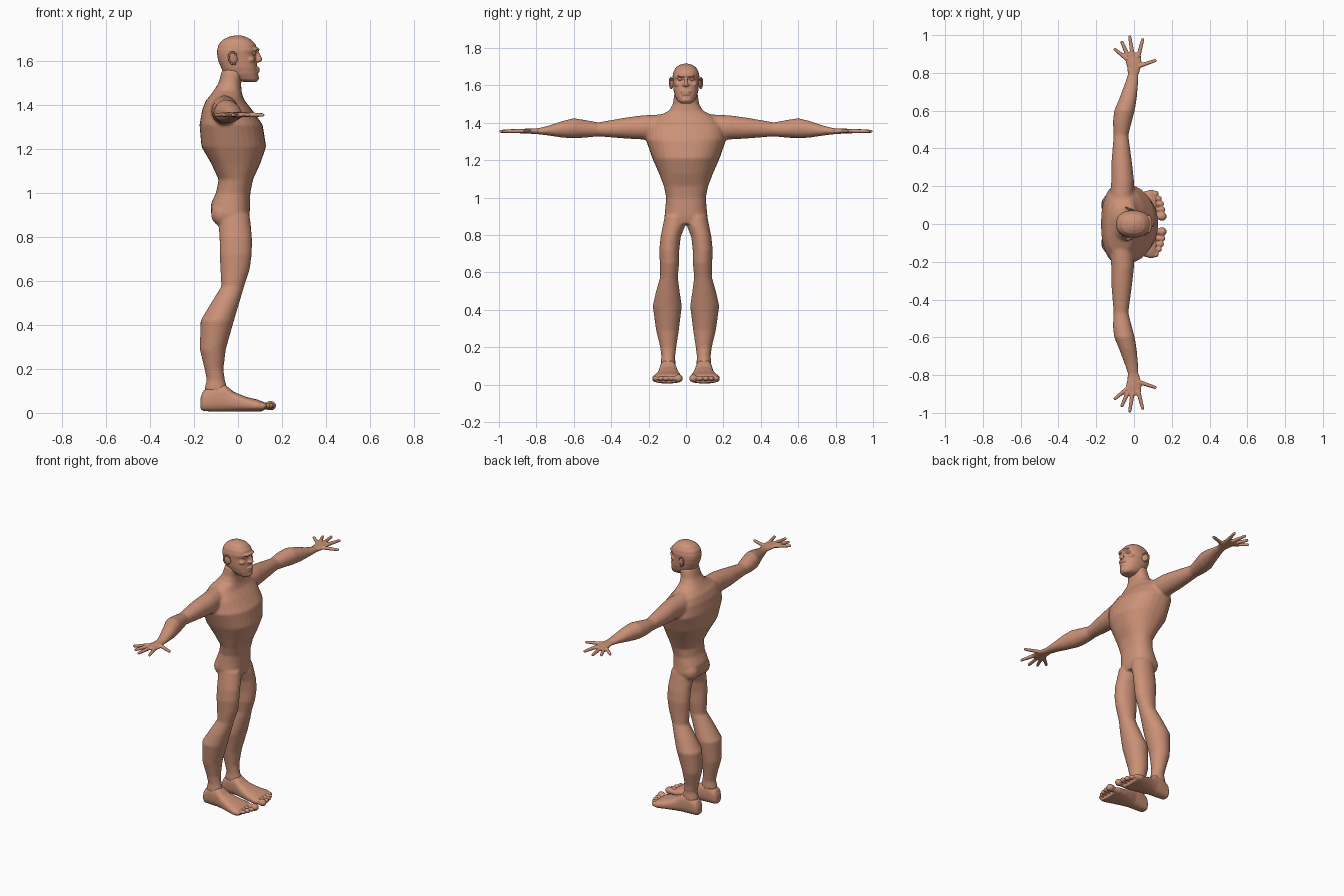
import bpy, bmesh, math
from mathutils import Vector, Matrix

skin = bpy.data.materials.new("skin")
skin.diffuse_color = (0.60, 0.285, 0.185, 1)

def loft(bm, axis, rows, s=1, n=24, p=2.0):
    """Closed tube along an axis. Row: position, u0, u1, v0, v1, optional u of widest point."""
    rings = []
    for r in rows:
        t, u0, u1, v0, v1 = r[:5]
        uc = r[5] if len(r) > 5 else (u0 + u1) / 2
        ring = []
        for i in range(n):
            a = 2 * math.pi * i / n
            c, d = math.cos(a), math.sin(a)
            c = math.copysign(abs(c) ** (2 / p), c)
            d = math.copysign(abs(d) ** (2 / p), d)
            u = uc + c * ((u1 - uc) if c > 0 else (uc - u0))
            v = (v0 + v1) / 2 + d * (v1 - v0) / 2
            x, y, z = {"x": (t, u, v), "y": (u, t, v), "z": (u, v, t)}[axis]
            ring.append(bm.verts.new((x, y * s, z)))
        rings.append(ring)
    for a, b in zip(rings, rings[1:]):
        for i in range(n):
            bm.faces.new((a[i], a[(i + 1) % n], b[(i + 1) % n], b[i]))
    bm.faces.new(rings[0])
    bm.faces.new(rings[-1])

def ball(bm, c, r, s=1, rot=None):
    m = Matrix.Translation((c[0], c[1] * s, c[2])) @ (rot or Matrix()) @ Matrix.Diagonal((*r, 1))
    bmesh.ops.create_uvsphere(bm, u_segments=20, v_segments=12, radius=1, matrix=m)

def rod(bm, a, b, r0, r1, s=1):
    a, b = Vector((a[0], a[1] * s, a[2])), Vector((b[0], b[1] * s, b[2]))
    d = b - a
    m = Matrix.Translation((a + b) / 2) @ d.to_track_quat("Z", "Y").to_matrix().to_4x4()
    bmesh.ops.create_cone(bm, cap_ends=True, segments=14, radius1=r0, radius2=r1, depth=d.length, matrix=m)
    ball(bm, (b.x, b.y, b.z), (r1, r1, r1))

def finish(name, bm, voxel=None, smooth=0):
    bmesh.ops.recalc_face_normals(bm, faces=bm.faces)
    for f in bm.faces:
        f.smooth = True
    me = bpy.data.meshes.new(name)
    bm.to_mesh(me)
    bm.free()
    me.materials.append(skin)
    ob = bpy.data.objects.new(name, me)
    bpy.context.collection.objects.link(ob)
    if voxel:
        m = ob.modifiers.new("fuse", "REMESH")
        m.mode, m.voxel_size, m.use_smooth_shade = "VOXEL", voxel, True
        if smooth:
            m = ob.modifiers.new("soften", "SMOOTH")
            m.factor, m.iterations = 0.5, smooth

# torso, arms and legs fused into one skin
bm = bmesh.new()
loft(bm, "z", [
    (0.86, -.10, .045, -.09, .09), (0.90, -.122, .053, -.115, .115),
    (0.95, -.123, .055, -.11, .11), (1.00, -.10, .056, -.106, .106),
    (1.06, -.088, .068, -.118, .118), (1.13, -.12, .10, -.145, .145, -.03),
    (1.21, -.166, .128, -.18, .18, -.05), (1.31, -.175, .112, -.215, .215, -.07),
    (1.38, -.162, .062, -.205, .205, -.07), (1.42, -.146, .03, -.17, .17, -.07),
    (1.445, -.125, .02, -.13, .13), (1.465, -.11, .016, -.09, .09),
    (1.50, -.088, .014, -.070, .070), (1.56, -.072, .03, -.062, .062)], p=2.3, n=32)
for s in (1, -1):
    ball(bm, (-.065, .055, .905), (.058, .055, .06), s)          # buttock
    loft(bm, "y", [                                              # arm
        (.12, -.13, .0, 1.30, 1.445), (.23, -.12, .0, 1.31, 1.44),
        (.32, -.12, -.01, 1.315, 1.428), (.47, -.108, -.03, 1.327, 1.402),
        (.54, -.112, -.012, 1.32, 1.415), (.60, -.105, .004, 1.316, 1.424),
        (.66, -.08, .014, 1.32, 1.41), (.74, -.05, .022, 1.332, 1.383),
        (.79, -.034, .024, 1.338, 1.371), (.82, -.03, .026, 1.34, 1.37)], s)
    loft(bm, "z", [                                              # leg
        (.10, -.155, -.045, .055, .137), (.15, -.142, -.06, .058, .132),
        (.20, -.152, -.066, .052, .138), (.29, -.174, -.055, .038, .160),
        (.42, -.170, -.018, .022, .178), (.50, -.122, .006, .034, .160),
        (.575, -.076, .028, .044, .138), (.65, -.08, .053, .036, .140),
        (.72, -.084, .063, .036, .143), (.79, -.084, .064, .028, .136),
        (.85, -.088, .059, .004, .124), (.90, -.09, .052, .004, .114)], s)
finish("body", bm, .007, 6)

# hands: palm, four fingers, thumb
bm = bmesh.new()
for s in (1, -1):
    loft(bm, "y", [
        (.79, -.032, .024, 1.339, 1.370), (.83, -.036, .036, 1.341, 1.369),
        (.86, -.044, .040, 1.342, 1.368), (.895, -.046, .036, 1.344, 1.365),
        (.907, -.034, .026, 1.347, 1.362)], s)
    for a, b in [((-.036, .872), (-.100, .924)), ((-.032, .89), (-.064, .962)),
                 ((-.008, .895), (-.022, .99)), ((.022, .885), (.046, .976)),
                 ((.022, .835), (.112, .865))]:
        rod(bm, (*a, 1.356), (*b, 1.354), .012, .0085, s)
finish("hands", bm, .004, 2)

# feet with round toes
bm = bmesh.new()
for s in (1, -1):
    loft(bm, "x", [
        (-.170, .075, .118, .018, .07), (-.158, .062, .132, .008, .10),
        (-.11, .055, .138, .006, .135), (-.06, .050, .142, .006, .13),
        (-.02, .040, .150, .006, .096), (.04, .026, .168, .006, .072),
        (.09, .018, .182, .006, .06), (.115, .022, .176, .008, .05)], s, p=2.6)
    for x, y, r in [(.148, .040, .023), (.150, .077, .015), (.143, .107, .015),
                    (.132, .135, .0145), (.115, .162, .0145)]:
        rod(bm, (x - .05, y, .03), (x - .005, y, .032), r * .75, r * .75, s)
        ball(bm, (x, y, .033), (r * 1.1, r, r * .95), s)
finish("feet", bm, .005, 3)

# head: skull, jaw, brow, nose, lips
bm = bmesh.new()
loft(bm, "z", [
    (1.503, .03, .082, -.026, .026), (1.515, -.02, .092, -.044, .044),
    (1.54, -.066, .092, -.058, .058), (1.57, -.077, .088, -.066, .066),
    (1.60, -.09, .085, -.069, .069), (1.628, -.095, .079, -.071, .071),
    (1.648, -.095, .088, -.072, .072), (1.675, -.088, .080, -.066, .066),
    (1.698, -.066, .058, -.052, .052), (1.710, -.04, .034, -.032, .032),
    (1.716, -.012, .012, -.01, .01)], n=32, p=2.3)
ball(bm, (.078, 0, 1.652), (.020, .048, .010))
rod(bm, (.082, 0, 1.648), (.100, 0, 1.607), .008, .010)
ball(bm, (.093, 0, 1.602), (.015, .019, .009))
ball(bm, (.086, 0, 1.565), (.014, .028, .006))
ball(bm, (.085, 0, 1.552), (.014, .026, .006))
ball(bm, (.080, 0, 1.522), (.016, .026, .014))
for s in (1, -1):
    ball(bm, (.055, .044, 1.605), (.022, .018, .014), s)         # cheek
finish("head", bm, .004, 3)

# eyes
bm = bmesh.new()
for s in (1, -1):
    ball(bm, (.066, .030, 1.634), (.016, .015, .010), s)
finish("eyes", bm)

# ears: tilted shell with a raised rim
bm = bmesh.new()
for s in (1, -1):
    tilt = Matrix.Rotation(math.radians(-20 * s), 4, "Z") @ Matrix.Rotation(math.radians(-15), 4, "Y")
    ball(bm, (-.022, .076, 1.612), (.020, .007, .028), s, tilt)
    pts = [Vector((.021 * math.cos(a), 0, .028 * math.sin(a)))
           for a in [math.radians(20 + 28 * i) for i in range(10)]]
    for a, b in zip(pts, pts[1:]):
        o = Vector((-.022, .080 * s, 1.612))
        rod(bm, o + tilt.to_3x3() @ a, o + tilt.to_3x3() @ b, .0045, .0045)
finish("ears", bm)
